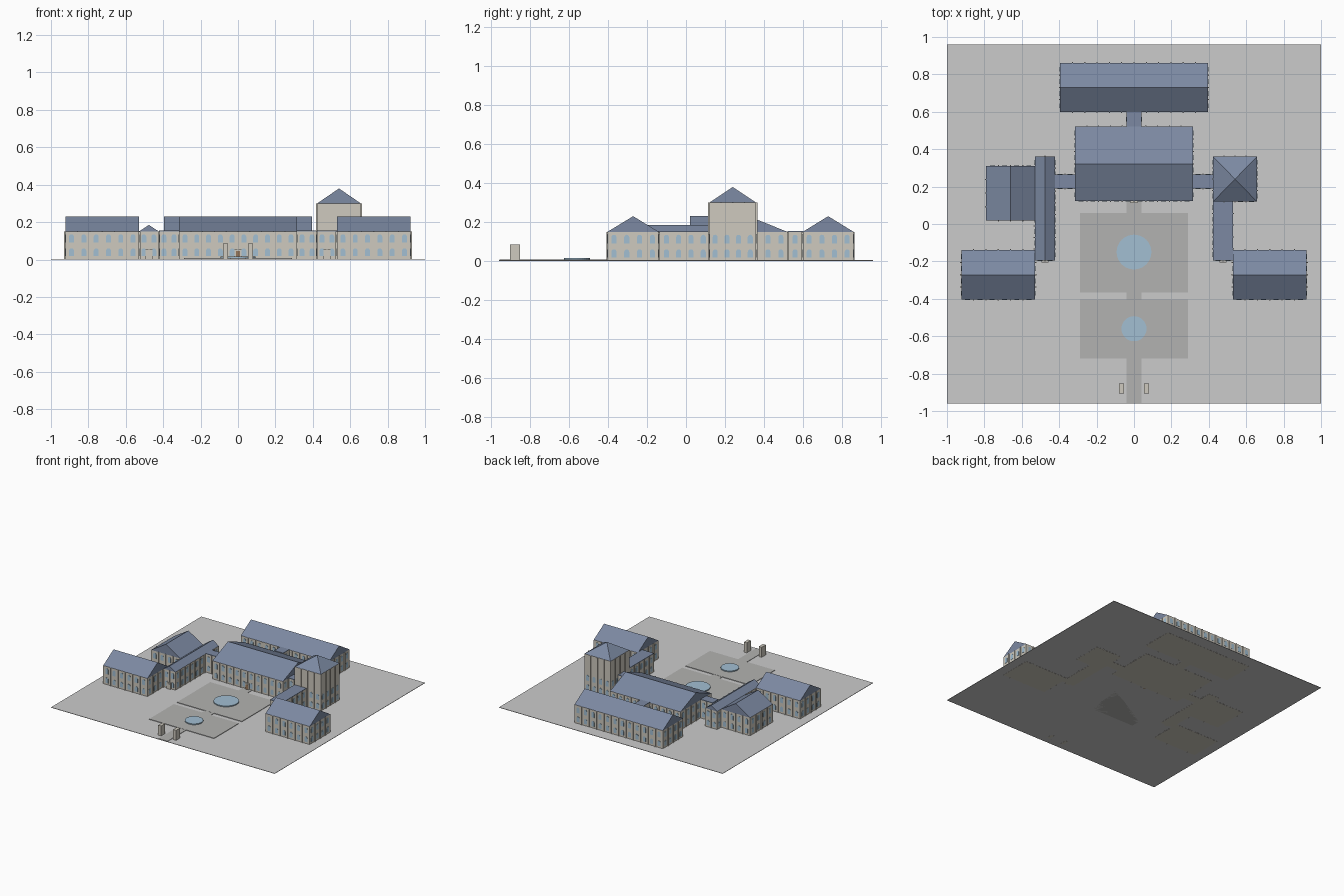
import bpy, bmesh, math
from mathutils import Vector

if "Cube" in bpy.data.objects:
    bpy.data.objects.remove(bpy.data.objects["Cube"])


def material(name, rgb):
    m = bpy.data.materials.new(name)
    m.diffuse_color = (*rgb, 1)
    m.use_nodes = True
    m.node_tree.nodes["Principled BSDF"].inputs["Base Color"].default_value = m.diffuse_color
    return m


STONE = material("stone", (0.62, 0.59, 0.52))
SLATE = material("slate", (0.20, 0.25, 0.36))
GLASS = material("glass", (0.36, 0.52, 0.65))
LAWN = material("pale_ground", (0.65, 0.65, 0.67))
PAVING = material("paving", (0.45, 0.45, 0.44))
WOOD = material("wood", (0.30, 0.18, 0.10))


def finish(name, bm, mat):
    bmesh.ops.recalc_face_normals(bm, faces=bm.faces)
    me = bpy.data.meshes.new(name)
    bm.to_mesh(me)
    bm.free()
    ob = bpy.data.objects.new(name, me)
    bpy.context.collection.objects.link(ob)
    me.materials.append(mat)
    return ob


def prism(bm, pts, offset):
    """Solid from a planar outline swept along an offset."""
    a = [bm.verts.new(p) for p in pts]
    b = [bm.verts.new(Vector(p) + Vector(offset)) for p in pts]
    bm.faces.new(a)
    bm.faces.new(b[::-1])
    n = len(a)
    for i in range(n):
        bm.faces.new((a[i], b[i], b[(i + 1) % n], a[(i + 1) % n]))


def add_box(bm, x0, x1, y0, y1, z0, z1):
    prism(bm, [(x0, y0, z0), (x1, y0, z0), (x1, y1, z0), (x0, y1, z0)], (0, 0, z1 - z0))


def box(name, mat, *dims):
    bm = bmesh.new()
    add_box(bm, *dims)
    return finish(name, bm, mat)


def roof(name, x0, x1, y0, y1, z, peak, kind):
    bm = bmesh.new()
    xm, ym = (x0 + x1) / 2, (y0 + y1) / 2
    if kind == "x":
        prism(bm, [(x0, y0, z), (x0, y1, z), (x0, ym, peak)], (x1 - x0, 0, 0))
    elif kind == "y":
        prism(bm, [(x0, y0, z), (x1, y0, z), (xm, y0, peak)], (0, y1 - y0, 0))
    elif kind == "pyramid":
        base = [bm.verts.new(p) for p in ((x0, y0, z), (x1, y0, z), (x1, y1, z), (x0, y1, z))]
        top = bm.verts.new((xm, ym, peak))
        bm.faces.new(base)
        for i in range(4):
            bm.faces.new((base[i], base[(i + 1) % 4], top))
    else:
        add_box(bm, x0, x1, y0, y1, z, peak)
    finish(name + "_roof", bm, SLATE)


def arch(w, z0, z1):
    """Round-headed outline as (across, up) pairs."""
    r = w / 2
    return [(-r, z0), (r, z0)] + [
        (r * math.cos(math.pi * i / 6), z1 - r + r * math.sin(math.pi * i / 6)) for i in range(7)]


def building(name, x0, x1, y0, y1, h, peak, kind):
    box(name + "_walls", STONE, x0, x1, y0, y1, 0, h)
    roof(name, x0, x1, y0, y1, h, peak, kind)
    panes, pil = bmesh.new(), bmesh.new()
    sides = [((x0, y0), (1, 0), (0, -1), x1 - x0), ((x1, y0), (0, 1), (1, 0), y1 - y0),
             ((x1, y1), (-1, 0), (0, 1), x1 - x0), ((x0, y1), (0, -1), (-1, 0), y1 - y0)]
    for o, t, n, length in sides:
        o, t, n = (Vector((*v, 0)) for v in (o, t, n))
        bays = max(1, round(length / 0.065))
        step = length / bays
        for i in range(bays):
            # two storeys of arched windows
            c = o + t * step * (i + 0.5)
            for z0, z1 in ((0.018, 0.06), (0.09, 0.135)):
                prism(panes, [c - n * 0.002 + t * a + Vector((0, 0, z)) for a, z in arch(0.026, z0, z1)], n * 0.004)
            # slim pilasters between bays
            if i:
                p = o + t * step * i - n * 0.002
                prism(pil, [p - t * 0.003, p + t * 0.003, p + t * 0.003 + n * 0.008, p - t * 0.003 + n * 0.008],
                      (0, 0, h))
    finish(name + "_windows", panes, GLASS)
    finish(name + "_pilasters", pil, STONE)


# Main ranges
building("rear_hall", -0.395, 0.395, 0.60, 0.86, 0.15, 0.23, "x")
building("central_hall", -0.315, 0.315, 0.123, 0.52, 0.15, 0.23, "x")
building("tower", 0.423, 0.657, 0.12, 0.36, 0.30, 0.38, "pyramid")
building("west_block", -0.79, -0.53, 0.02, 0.31, 0.15, 0.23, "y")
for side, x0, x1 in (("west", -0.923, -0.528), ("east", 0.528, 0.923)):
    building(side + "_wing", x0, x1, -0.403, -0.14, 0.15, 0.23, "x")

# Galleries and links
building("west_gallery", -0.53, -0.423, -0.195, 0.36, 0.15, 0.185, "y")
building("east_gallery", 0.423, 0.528, -0.195, 0.12, 0.15, 0.155, "flat")
building("west_link", -0.423, -0.315, 0.19, 0.265, 0.15, 0.155, "flat")
building("east_link", 0.315, 0.423, 0.19, 0.265, 0.15, 0.155, "flat")
building("rear_link", -0.04, 0.04, 0.52, 0.60, 0.15, 0.155, "flat")

# Doorways
for name, x, y in (("main", 0, 0.123), ("west", -0.476, -0.195), ("east", 0.476, -0.195)):
    box(name + "_door_surround", STONE, x - 0.018, x + 0.018, y - 0.01, y, 0, 0.055)
    box(name + "_door", WOOD if name == "main" else STONE, x - 0.011, x + 0.011, y - 0.012, y, 0, 0.045)

# Ground, courts and paths
box("ground_slab", LAWN, -1, 1, -0.96, 0.96, 0.001, 0.004)
box("upper_court", PAVING, -0.29, 0.29, -0.365, 0.06, 0.001, 0.008)
box("lower_court", PAVING, -0.29, 0.29, -0.72, -0.405, 0.001, 0.008)
for i, (y0, y1) in enumerate(((-0.957, -0.72), (-0.405, -0.365), (0.06, 0.123))):
    box(f"path_{i + 1}", PAVING, -0.04, 0.04, y0, y1, 0.001, 0.007)

# Round pools
for name, y, r in (("large_pool", -0.15, 0.093), ("small_pool", -0.56, 0.067)):
    bm = bmesh.new()
    prism(bm, [(r * math.cos(math.tau * i / 32), y + r * math.sin(math.tau * i / 32), 0.004) for i in range(32)],
          (0, 0, 0.012))
    finish(name, bm, GLASS)

# Gate posts
for s in (-1, 1):
    box("gate_post", STONE, s * 0.067 - 0.013, s * 0.067 + 0.013, -0.905, -0.853, 0, 0.085)
